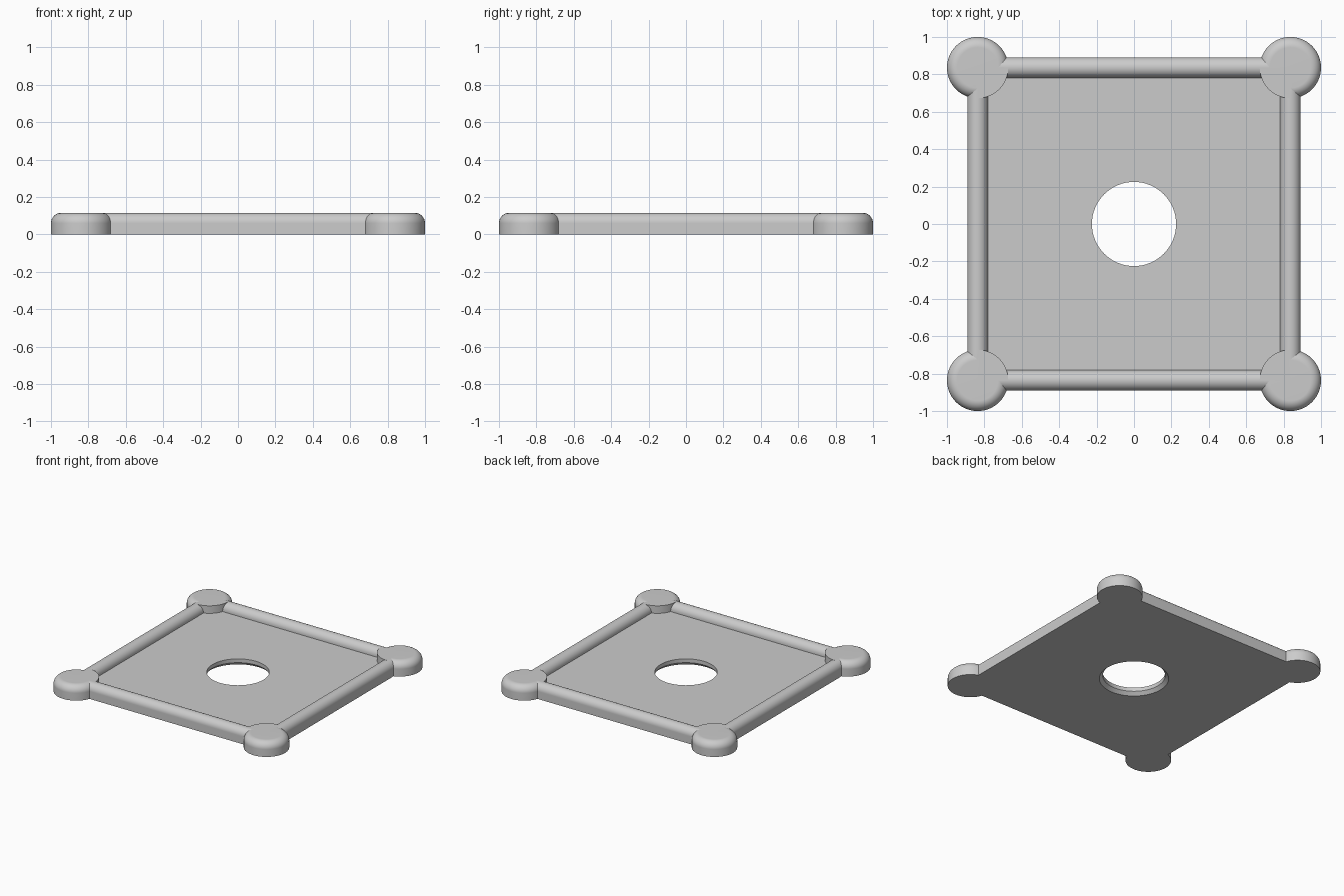
import bpy
import bmesh
from math import cos, sin, pi

cube = bpy.data.objects.get("Cube")
if cube:
    bpy.data.objects.remove(cube, do_unlink=True)

TOP = 0.115      # overall height
FILLET = 0.055   # rounding of rails and corner pads
CENTRE = 0.836   # centre line of rails and pads
PAD_R = 0.164
PLATE = 0.055    # plate thickness
HOLE_R = 0.225
CHAMFER = 0.025
STEPS = 64
ARC = 8

grey = bpy.data.materials.new("light_grey")
grey.use_nodes = True
colour = (0.6, 0.6, 0.6, 1)
grey.diffuse_color = colour
grey.node_tree.nodes["Principled BSDF"].inputs["Base Color"].default_value = colour


def finish(obj):
    bpy.ops.object.select_all(action="DESELECT")
    obj.select_set(True)
    bpy.context.view_layer.objects.active = obj
    bpy.ops.object.shade_smooth_by_angle(angle=pi / 6)
    mod = obj.modifiers.new("flat_face_normals", "WEIGHTED_NORMAL")
    mod.keep_sharp = True


def skin_columns(name, columns, ring):
    """Skin a closed loop of point columns; ring also closes each column."""
    bm = bmesh.new()
    grid = [[bm.verts.new(p) for p in col] for col in columns]
    rows = len(grid[0])
    for i, col in enumerate(grid):
        nxt = grid[(i + 1) % len(grid)]
        for j in range(rows if ring else rows - 1):
            k = (j + 1) % rows
            bm.faces.new((col[j], nxt[j], nxt[k], col[k]))
    bmesh.ops.remove_doubles(bm, verts=bm.verts, dist=1e-5)
    bmesh.ops.recalc_face_normals(bm, faces=bm.faces)
    mesh = bpy.data.meshes.new(name)
    bm.to_mesh(mesh)
    bm.free()
    mesh.materials.append(grey)
    return mesh


def add(name, mesh):
    obj = bpy.data.objects.new(name, mesh)
    bpy.context.collection.objects.link(obj)
    return obj


# Square plate with countersunk round hole and half-round rim
hole = [(HOLE_R + CHAMFER, 0), (HOLE_R, CHAMFER), (HOLE_R, PLATE)]
arc = [pi - pi * i / (2 * ARC) for i in range(2 * ARC + 1)]
rim = [(CENTRE - FILLET, PLATE)]
rim += [(CENTRE + FILLET * cos(a), TOP - FILLET + FILLET * sin(a)) for a in arc]
rim += [(CENTRE + FILLET, 0)]

columns = []
for i in range(STEPS):
    a = 2 * pi * i / STEPS
    c, s = cos(a), sin(a)
    m = max(abs(c), abs(s))
    columns.append([(r * c, r * s, z) for r, z in hole]
                   + [(h * c / m, h * s / m, z) for h, z in rim])
finish(add("rimmed_plate", skin_columns("rimmed_plate", columns, True)))


# Round corner pads: filleted outside the frame, square-edged inside it
def pad_profile(sharp):
    pts = [(0, 0), (PAD_R, 0)]
    for i in range(ARC + 1):
        a = pi / 2 * i / ARC
        m = max(cos(a), sin(a)) if sharp else 1
        pts.append((PAD_R - FILLET + FILLET * cos(a) / m,
                    TOP - FILLET + FILLET * sin(a) / m))
    return pts + [(0, TOP)]


quarter = STEPS // 4
stations = [(i, False) for i in range(-quarter, 2 * quarter + 1)]
stations += [(i, True) for i in range(2 * quarter, 3 * quarter + 1)]
columns = []
for i, sharp in stations:
    a = 2 * pi * i / STEPS
    columns.append([(CENTRE + r * cos(a), CENTRE + r * sin(a), z)
                    for r, z in pad_profile(sharp)])
pad = skin_columns("corner_pad", columns, False)

names = ["back_left_pad", "back_right_pad", "front_right_pad", "front_left_pad"]
for k, name in enumerate(names):
    obj = add(name, pad.copy())
    obj.rotation_euler.z = k * pi / 2
    finish(obj)
